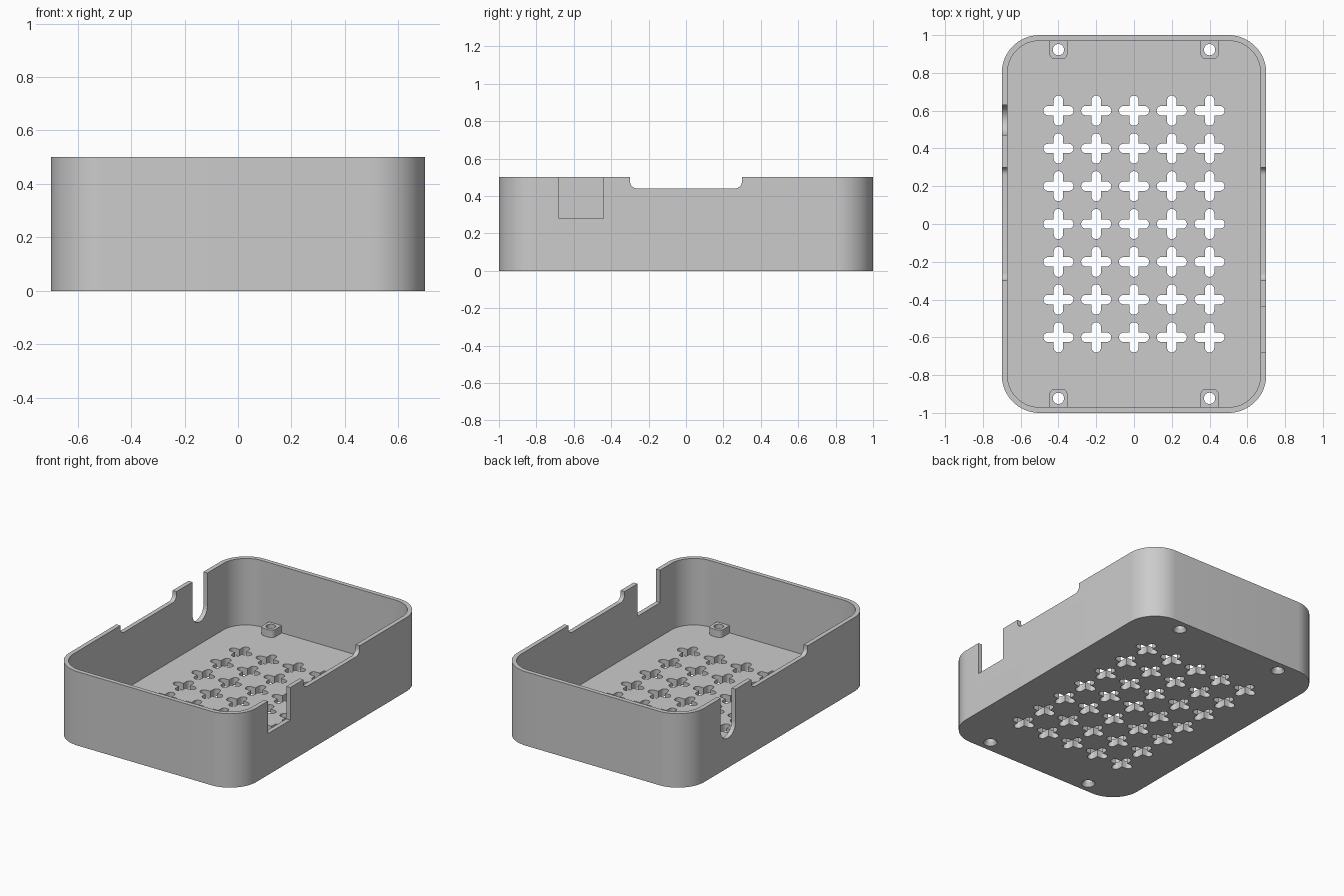
import bpy, bmesh
from math import sin, cos, pi

cube = bpy.data.objects.get("Cube")
if cube:
    bpy.data.objects.remove(cube, do_unlink=True)

grey = bpy.data.materials.new("grey_plastic")
grey.use_nodes = True
grey.diffuse_color = (0.6, 0.6, 0.6, 1)
grey.node_tree.nodes["Principled BSDF"].inputs["Base Color"].default_value = (0.6, 0.6, 0.6, 1)


def arc(cx, cy, r, start, sweep, steps):
    return [(cx + r * cos(start + sweep * i / steps), cy + r * sin(start + sweep * i / steps))
            for i in range(steps + 1)]


def rounded(u0, u1, v0, v1, low=0.0, high=0.0, steps=12):
    """Rectangle outline with separate radii for its low-v and high-v corners."""
    pts = []
    for k, (u, v, su, sv, r) in enumerate([(u1, v1, -1, -1, high), (u0, v1, 1, -1, high),
                                           (u0, v0, 1, 1, low), (u1, v0, -1, 1, low)]):
        pts += arc(u + su * r, v + sv * r, r, k * pi / 2, pi / 2, steps) if r else [(u, v)]
    return pts


def cross(cx, cy, reach=0.08, r=0.025):
    """Plus-shaped outline with round arm ends."""
    pts = []
    for k in range(4):
        a = k * pi / 2
        pts += arc(cx + (reach - r) * cos(a), cy + (reach - r) * sin(a), r, a - pi / 2, pi, 10)
        pts.append((cx + r * (cos(a) - sin(a)), cy + r * (sin(a) + cos(a))))
    return pts


def prism(name, outlines, lo, hi, along_x=False, taper=None):
    """Extrude closed outlines along z, or along x for (y, z) outlines."""
    bm = bmesh.new()
    for pts in outlines:
        n = len(pts)
        mu, mv = sum(p[0] for p in pts) / n, sum(p[1] for p in pts) / n
        rings = []
        for w, s in ((lo, 1.0), (hi, taper or 1.0)):
            ring = [(mu + (u - mu) * s, mv + (v - mv) * s) for u, v in pts]
            rings.append([bm.verts.new((w, u, v) if along_x else (u, v, w)) for u, v in ring])
        bottom, top = rings
        bm.faces.new(bottom[::-1])
        bm.faces.new(top)
        for i in range(n):
            j = (i + 1) % n
            bm.faces.new((bottom[i], bottom[j], top[j], top[i]))
    bmesh.ops.remove_doubles(bm, verts=bm.verts, dist=1e-5)
    bmesh.ops.recalc_face_normals(bm, faces=bm.faces)
    mesh = bpy.data.meshes.new(name)
    bm.to_mesh(mesh)
    bm.free()
    mesh.materials.append(grey)
    ob = bpy.data.objects.new(name, mesh)
    bpy.context.collection.objects.link(ob)
    return ob


def combine(target, tool, operation="DIFFERENCE"):
    mod = target.modifiers.new(tool.name, "BOOLEAN")
    mod.operation, mod.object, mod.solver = operation, tool, "EXACT"
    bpy.context.view_layer.objects.active = target
    bpy.ops.object.modifier_apply(modifier=mod.name)
    bpy.data.objects.remove(tool, do_unlink=True)


# Open tray with rounded corners
FLOOR = 0.05
tray = prism("case_tray", [rounded(-0.7, 0.7, -1, 1, 0.2, 0.2, 16)], 0, 0.5)
combine(tray, prism("cavity", [rounded(-0.67, 0.67, -0.97, 0.97, 0.17, 0.17, 16)], FLOOR, 0.7))

# Screw bosses against the end walls
bosses = []
for x in (-0.4, 0.4):
    bosses.append(rounded(x - 0.048, x + 0.048, 0.873, 0.985, low=0.03))
    bosses.append(rounded(x - 0.048, x + 0.048, -0.985, -0.873, high=0.03))
combine(tray, prism("screw_bosses", bosses, FLOOR - 0.02, 0.1), "UNION")

# Screw holes, countersunk from below
centres = [(x, y) for x in (-0.4, 0.4) for y in (-0.923, 0.923)]
combine(tray, prism("screw_holes", [arc(x, y, 0.03, 0, 2 * pi, 24)[:-1] for x, y in centres], -0.1, 0.2))
combine(tray, prism("countersinks", [arc(x, y, 0.05, 0, 2 * pi, 24)[:-1] for x, y in centres],
                    -0.01, 0.03, taper=0.5))

# Grid of ventilation crosses in the floor
vents = [cross(0.2 * i, 0.2 * j) for i in range(-2, 3) for j in range(-3, 4)]
combine(tray, prism("vents", vents, -0.1, 0.2))

# Shallow notch across both side walls
combine(tray, prism("rim_notch", [rounded(-0.3, 0.3, 0.44, 0.6, low=0.04)], -1, 1, True))
# Square port on one side, round-bottomed cable slot on the other
combine(tray, prism("square_port", [rounded(-0.68, -0.44, 0.28, 0.6)], 0.6, 0.8, True))
combine(tray, prism("cable_slot", [rounded(0.47, 0.63, 0.2, 0.6, low=0.08)], -0.8, -0.6, True))

# Smooth curves, sharp edges
bpy.ops.object.select_all(action="DESELECT")
tray.select_set(True)
bpy.context.view_layer.objects.active = tray
bpy.ops.object.shade_smooth_by_angle(angle=pi / 6)
